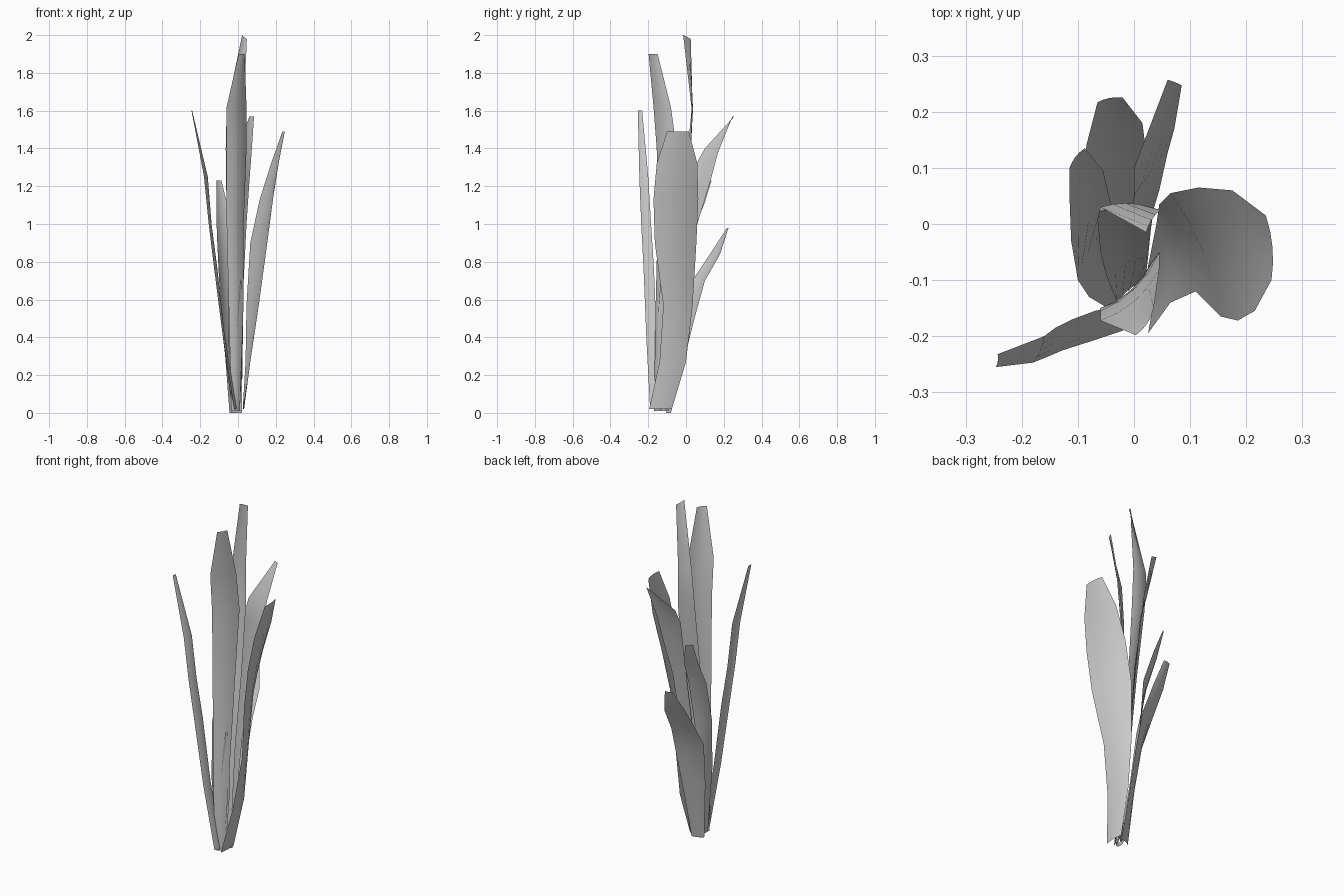
import bpy
from mathutils import Vector


# A leaf is a thin curved blade lofted through rows:
# (left x, left y, right x, right y, height, optional extra height of the right edge)
# bulge bows it crosswise
def leaf(name, rows, bulge=0.08, cols=4):
    verts, faces = [], []
    for lx, ly, rx, ry, z, *dz in rows:
        a, b = Vector((lx, ly, z)), Vector((rx, ry, z + sum(dz)))
        side = b - a
        normal = Vector((-side.y, side.x, 0))
        for i in range(cols + 1):
            t = i / cols
            verts.append(a + side * t + normal * bulge * 4 * t * (1 - t))
    n = cols + 1
    for r in range(len(rows) - 1):
        for c in range(cols):
            k = r * n + c
            faces.append((k, k + 1, k + n + 1, k + n))
    mesh = bpy.data.meshes.new(name)
    mesh.from_pydata(verts, [], faces)
    for p in mesh.polygons:
        p.use_smooth = True
    obj = bpy.data.objects.new(name, mesh)
    bpy.context.collection.objects.link(obj)
    return obj


# Narrow blade leaning far to the left
leaf("left_leaf", [
    (-.005, -.14, -.02, -.19, .02), (-.07, -.155, -.08, -.21, .40),
    (-.11, -.17, -.127, -.225, .77), (-.14, -.185, -.155, -.237, 1.0),
    (-.16, -.20, -.18, -.247, 1.25), (-.243, -.232, -.246, -.255, 1.6)])

# Broad blade leaning right
leaf("right_leaf", [
    (.025, -.075, .025, -.195, .02), (.04, 0, .065, -.14, .27),
    (.045, .035, .11, -.12, .57), (.065, .055, .155, -.165, .90),
    (.115, .065, .185, -.172, 1.13), (.175, .06, .215, -.155, 1.32),
    (.235, .015, .245, -.10, 1.49)], 0.06)

# Tallest upright blade
leaf("tall_leaf", [
    (-.03, -.14, .02, -.10, .01), (-.05, -.09, .025, -.06, .60),
    (-.06, -.05, .03, -.01, 1.0), (-.065, .01, .035, .025, 1.4),
    (-.06, .03, .03, .03, 1.61), (.022, -.015, .047, .025, 2.0, -.02)])

# Front upright blade
leaf("front_leaf", [
    (-.035, -.17, .01, -.14, .01), (-.05, -.16, .03, -.11, .60),
    (-.06, -.15, .03, -.07, 1.0), (-.06, -.155, .045, -.05, 1.4),
    (-.06, -.172, .045, -.08, 1.62), (.003, -.198, .035, -.15, 1.9)], -0.1)

# Blade bending backward, with its left edge raised
leaf("back_leaf", [
    (-.01, -.12, .02, -.09, .01), (-.01, -.04, .03, .01, .70),
    (-.005, .01, .045, .06, 1.02, -.02), (0, .05, .06, .127, 1.31, -.09),
    (0, .10, .072, .17, 1.4, -.02), (.06, .257, .085, .247, 1.57)], 0.03)

# Short broad blade bending backward, with its left edge raised
leaf("low_back_leaf", [
    (-.045, -.105, .02, -.08, 0), (-.07, -.08, .02, -.01, .33, -.05),
    (-.088, -.04, .025, .045, .58, -.08), (-.088, .04, .025, .10, .71, -.01),
    (-.085, .14, .015, .18, .86, -.02), (-.065, .217, -.02, .225, .98)])

# Medium blade at back left
leaf("back_left_leaf", [
    (-.03, -.16, -.02, -.11, .01), (-.08, -.13, -.05, -.06, .40),
    (-.10, -.10, -.05, -.01, .70), (-.112, -.03, -.04, .03, .95),
    (-.115, .05, -.055, .095, 1.1), (-.115, .10, -.088, .135, 1.23)])

# Young inner blade
leaf("inner_leaf", [
    (-.01, -.16, .01, -.13, .01), (-.01, -.15, .025, -.11, .35),
    (0, -.145, .025, -.115, .55), (.012, -.135, .02, -.125, .70)])
